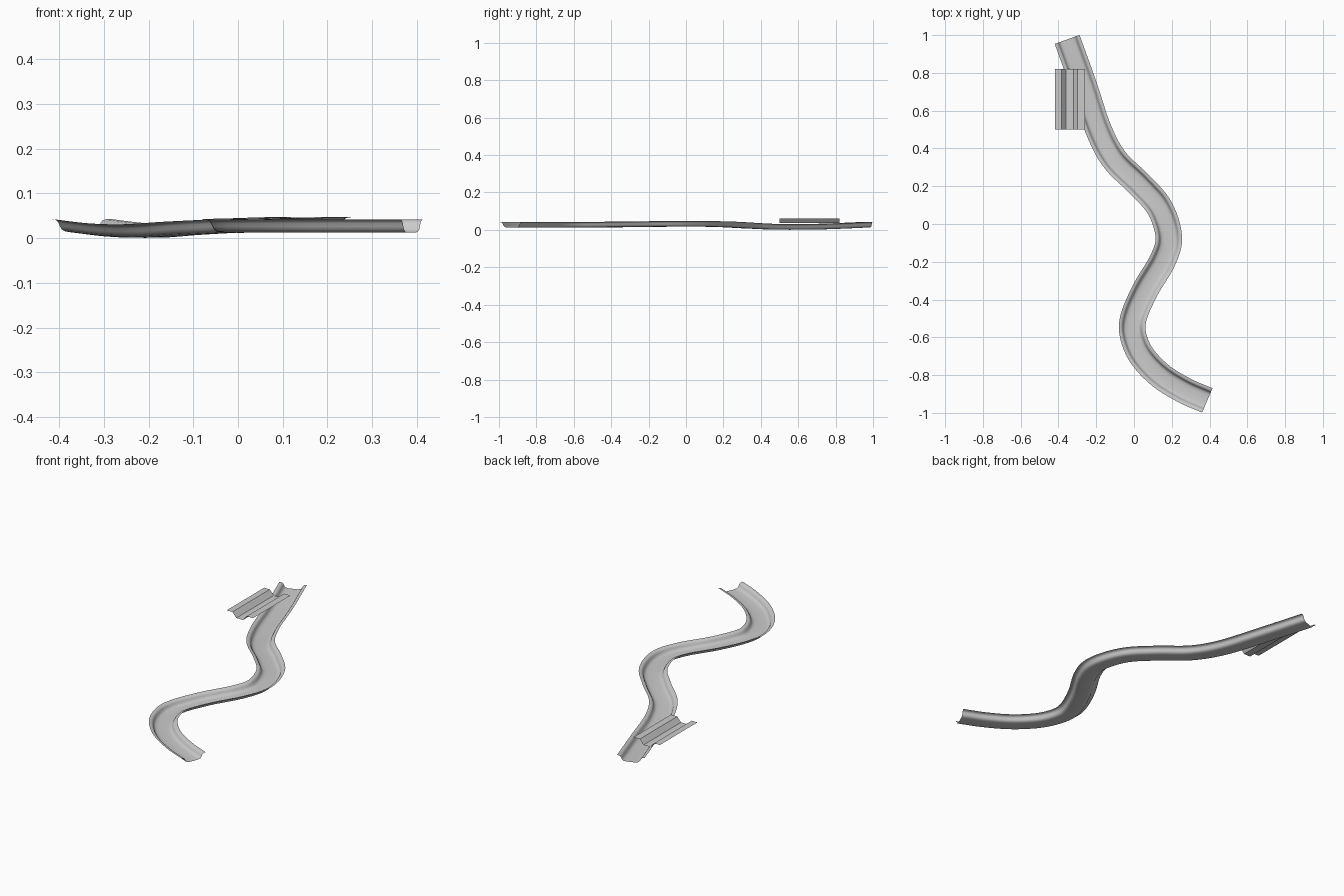
import bpy, bmesh
from mathutils import Vector

if "Cube" in bpy.data.objects:
    bpy.data.objects.remove(bpy.data.objects["Cube"])


def make_object(name, rows, smooth):
    """Skin a list of equally long point rows."""
    bm = bmesh.new()
    grid = [[bm.verts.new(p) for p in row] for row in rows]
    for a, b in zip(grid, grid[1:]):
        for i in range(len(a) - 1):
            bm.faces.new((a[i], a[i + 1], b[i + 1], b[i]))
    mesh = bpy.data.meshes.new(name)
    bm.to_mesh(mesh)
    bm.free()
    ob = bpy.data.objects.new(name, mesh)
    bpy.context.collection.objects.link(ob)
    for p in mesh.polygons:
        p.use_smooth = smooth
    return ob


def spline(pts, steps):
    """Catmull-Rom curve through the points."""
    p = [2 * pts[0] - pts[1]] + pts + [2 * pts[-1] - pts[-2]]
    out = []
    for i in range(1, len(p) - 2):
        a, b, c, d = p[i - 1:i + 3]
        for s in range(steps):
            t = s / steps
            out.append(0.5 * (2 * b + (c - a) * t + (2 * a - 5 * b + 4 * c - d) * t * t
                              + (3 * b - a - 3 * c + d) * t ** 3))
    return out + [pts[-1]]


# winding trough: centre line with floor height
path = [Vector(p) for p in (
    (-0.354, 0.977, 0.013), (-0.268, 0.738, 0.003), (-0.188, 0.50, 0.001),
    (-0.103, 0.341, 0.007), (0.03, 0.209, 0.014), (0.135, 0.087, 0.017),
    (0.184, -0.066, 0.017), (0.153, -0.19, 0.016), (0.061, -0.347, 0.014),
    (-0.001, -0.49, 0.013), (-0.006, -0.585, 0.012), (0.04, -0.696, 0.012),
    (0.14, -0.802, 0.012), (0.267, -0.881, 0.012), (0.388, -0.934, 0.012))]
line = spline(path, 8)

# trough cross-section: half profile mirrored
half = [(0.07, 0.030), (0.06, 0.0285), (0.054, 0.026), (0.05, 0.021), (0.047, 0.014),
        (0.043, 0.007), (0.036, 0.0025), (0.024, 0.0003)]
profile = [(-x, z) for x, z in half] + [(0, 0)] + half[::-1]

rows = []
for i, c in enumerate(line):
    t = line[min(i + 1, len(line) - 1)] - line[max(i - 1, 0)]
    side = Vector((t.y, -t.x, 0)).normalized()
    rows.append([c + side * x + Vector((0, 0, z)) for x, z in profile])
make_object("winding_trough", rows, True)

# short straight channel with flat ledges and sloping walls
section = [(-0.418, 0.062), (-0.384, 0.062), (-0.36, 0.036),
           (-0.32, 0.036), (-0.298, 0.062), (-0.26, 0.062)]
make_object("straight_channel", [[(x, y, z) for x, z in section] for y in (0.50, 0.82)], False)
